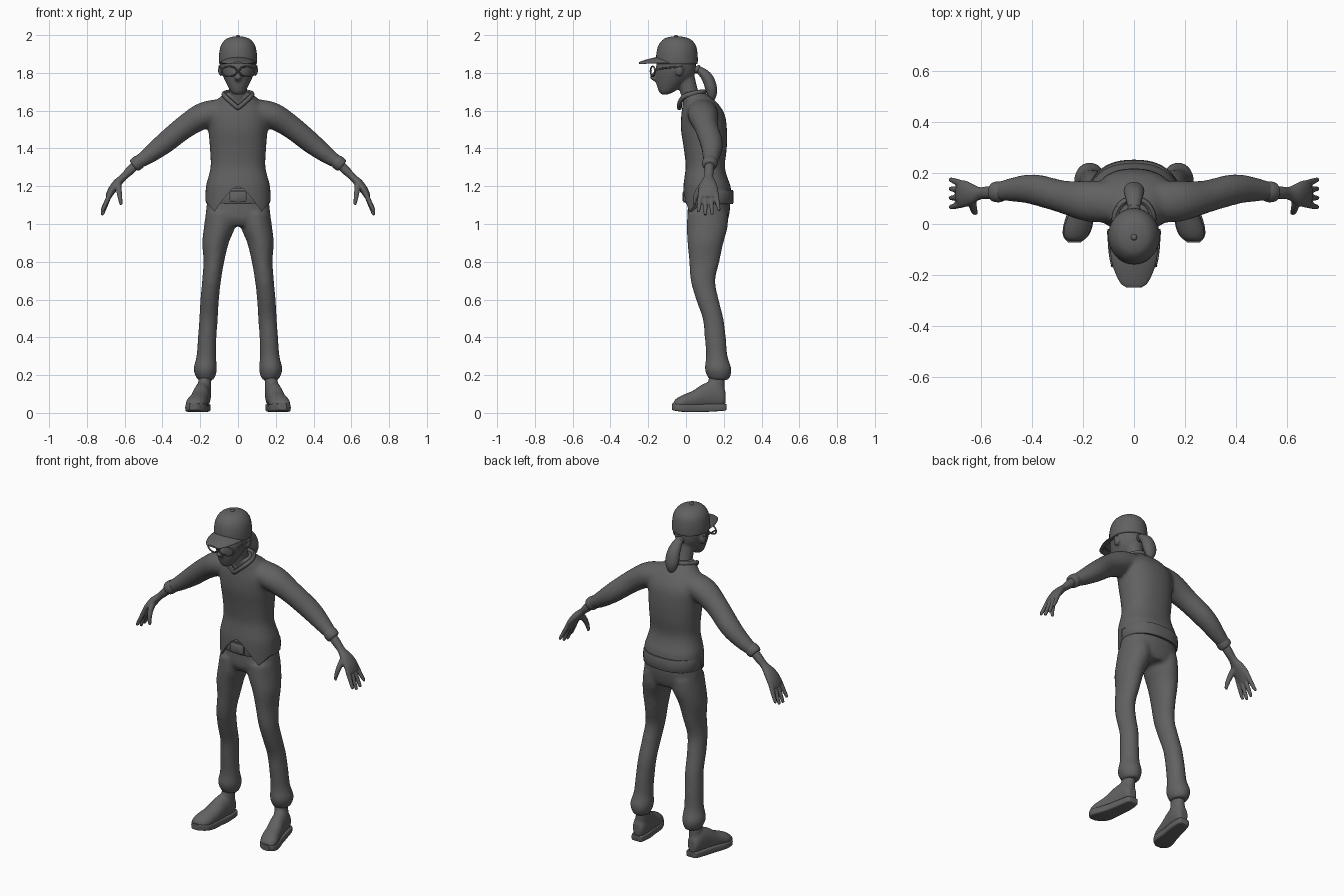
import bpy, bmesh, math
from mathutils import Vector

cube = bpy.data.objects.get("Cube")
if cube:
    bpy.data.objects.remove(cube)

grey = bpy.data.materials.new("dark grey")
grey.use_nodes = True
COLOUR = (0.12, 0.12, 0.12, 1)
grey.diffuse_color = COLOUR
grey.node_tree.nodes["Principled BSDF"].inputs["Base Color"].default_value = COLOUR
X, Y, Z = Vector((1, 0, 0)), Vector((0, 1, 0)), Vector((0, 0, 1))
parts = []


def spline(rings, steps):
    """Smooth the ring parameters with a Catmull-Rom curve."""
    out = []
    for i in range(len(rings) - 1):
        a, b, c, d = (rings[max(0, min(len(rings) - 1, i + k))] for k in (-1, 0, 1, 2))
        for s in range(steps):
            t = s / steps
            out.append([q + t / 2 * (r - p + t * (2 * p - 5 * q + 4 * r - e + t * (3 * (q - r) + e - p)))
                        for p, q, r, e in zip(a, b, c, d)])
    return out + [list(rings[-1])]


def loft(bm, rings, ref=X, axis=None, sides=28, power=2, steps=5):
    """Skin elliptical rings (x, y, z, radius along ref, radius across)."""
    rings = spline(rings, steps)
    centres = [Vector(r[:3]) for r in rings]
    loops = []
    for i, ring in enumerate(rings):
        t = axis or (centres[min(i + 1, len(rings) - 1)] - centres[max(i - 1, 0)]).normalized()
        u = (ref - t * ref.dot(t)).normalized()
        v = t.cross(u)
        loop = []
        for k in range(sides):
            a = math.tau * k / sides
            c, s = math.cos(a), math.sin(a)
            du = math.copysign(abs(c) ** (2 / power), c) * max(ring[3], 0.001)
            dv = math.copysign(abs(s) ** (2 / power), s) * max(ring[4], 0.001)
            loop.append(bm.verts.new(centres[i] + u * du + v * dv))
        loops.append(loop)
    for low, high in zip(loops, loops[1:]):
        for k in range(sides):
            n = (k + 1) % sides
            bm.faces.new((low[k], low[n], high[n], high[k]))
    bm.faces.new(loops[0][::-1])
    bm.faces.new(loops[-1])


def ball(bm, centre, size):
    made = bmesh.ops.create_uvsphere(bm, u_segments=20, v_segments=12, radius=1)["verts"]
    bmesh.ops.scale(bm, vec=size, verts=made)
    bmesh.ops.translate(bm, vec=centre, verts=made)


def finish(name, bm, mirror=False, voxel=0, relax=5):
    """Turn a bmesh into a part, optionally mirrored and fused to one skin."""
    bmesh.ops.recalc_face_normals(bm, faces=bm.faces)
    mesh = bpy.data.meshes.new(name)
    bm.to_mesh(mesh)
    bm.free()
    mesh.materials.append(grey)
    ob = bpy.data.objects.new(name, mesh)
    bpy.context.collection.objects.link(ob)
    if mirror:
        ob.modifiers.new("Mirror", "MIRROR").use_mirror_merge = False
    if voxel:
        fuse = ob.modifiers.new("Fuse", "REMESH")
        fuse.mode, fuse.voxel_size = "VOXEL", voxel
        soft = ob.modifiers.new("Relax", "SMOOTH")
        soft.factor, soft.iterations = 0.5, relax
    parts.append(ob)
    return ob


def tube(name, points, radius, cyclic=False):
    data = bpy.data.curves.new(name, "CURVE")
    data.dimensions, data.bevel_depth, data.bevel_resolution = "3D", radius, 2
    data.use_fill_caps = True
    line = data.splines.new("NURBS")
    line.points.add(len(points) - 1)
    for p, co in zip(line.points, points):
        p.co = (*co, 1)
    line.use_cyclic_u, line.use_endpoint_u, line.order_u = cyclic, True, 3
    data.materials.append(grey)
    ob = bpy.data.objects.new(name, data)
    bpy.context.collection.objects.link(ob)
    parts.append(ob)


def cutter(target, outline, y0, y1):
    """Cut an extruded front-view outline out of a part."""
    bm = bmesh.new()
    face = bm.faces.new([bm.verts.new((x, y0, z)) for x, z in outline])
    ext = bmesh.ops.extrude_face_region(bm, geom=[face])["geom"]
    bmesh.ops.translate(bm, vec=(0, y1 - y0, 0), verts=[g for g in ext if isinstance(g, bmesh.types.BMVert)])
    ob = finish("hem_cutter", bm)
    parts.remove(ob)
    ob.hide_render = True
    cut = target.modifiers.new("Hem", "BOOLEAN")
    cut.operation, cut.object, cut.solver = "DIFFERENCE", ob, "EXACT"
    return ob


# Trousers: hips and two legs fused
bm = bmesh.new()
loft(bm, [(0, .12, .99, .12, .09), (0, .117, 1.03, .168, .108), (0, .122, 1.1, .166, .112),
          (0, .12, 1.19, .155, .105)], axis=Z, power=2.3)
for side in (-1, 1):
    loft(bm, [(side * x, y, z, r, d) for x, y, z, r, d in (
        (.09, .115, 1.06, .08, .108), (.099, .112, .98, .082, .108), (.119, .103, .9, .07, .095),
        (.128, .097, .8, .055, .08), (.14, .09, .7, .05, .065), (.15, .113, .6, .049, .06),
        (.156, .143, .5, .049, .055), (.163, .155, .4, .049, .056), (.168, .163, .3, .052, .057),
        (.173, .17, .235, .062, .071), (.172, .174, .195, .053, .062), (.171, .175, .175, .042, .05))], axis=Z)
finish("trousers", bm, voxel=.011)

# Shirt: torso and sleeves fused, then the hem is cut
bm = bmesh.new()
loft(bm, [(0, y, z, r, d) for y, z, r, d in (
    (.115, 1.04, .172, .127), (.115, 1.12, .174, .129), (.111, 1.2, .17, .125), (.105, 1.25, .157, .113),
    (.102, 1.31, .145, .104), (.102, 1.4, .149, .114), (.095, 1.5, .157, .122), (.09, 1.58, .16, .115),
    (.075, 1.64, .125, .092), (.05, 1.68, .088, .07), (.04, 1.7, .066, .055))], axis=Z, power=2.3)
for side in (-1, 1):
    loft(bm, [(side * x, y, z, r, d) for x, y, z, r, d in (
        (.07, .085, 1.6, .08, .065), (.18, .09, 1.575, .08, .07), (.28, .107, 1.515, .064, .062),
        (.39, .135, 1.427, .06, .056), (.47, .135, 1.365, .048, .045), (.545, .125, 1.315, .035, .031))], ref=Y)
shirt = finish("shirt", bm, voxel=.011, relax=7)
front_hem = [(-.4, 1), (-.4, 1.13), (-.17, 1.12), (-.125, 1.065), (-.08, 1.13), (-.03, 1.185), (0, 1.2)]
front_hem += [(-x, z) for x, z in front_hem[-2::-1]]
helpers = [cutter(shirt, front_hem, -.3, .11),
           cutter(shirt, [(-.4, 1), (-.4, 1.16), (.4, 1.16), (.4, 1)], .1, .5)]

# Cuffs
bm = bmesh.new()
loft(bm, [(.515, .127, 1.336, .037, .034), (.53, .126, 1.325, .041, .038), (.548, .125, 1.311, .038, .036),
          (.553, .125, 1.307, .03, .028)], ref=Y)
finish("sleeve_cuffs", bm, mirror=True)

# Collar: a rolled band dipping to a V
tube("collar", [(0, -.035, 1.615), (.03, -.036, 1.64), (.068, -.015, 1.675), (.078, .03, 1.69), (.05, .085, 1.7),
                (0, .1, 1.7), (-.05, .085, 1.7), (-.078, .03, 1.69), (-.068, -.015, 1.675), (-.03, -.036, 1.64)],
     .013, True)

# Belt and buckle
bm = bmesh.new()
loft(bm, [(0, .124, 1.108, .16, .12), (0, .124, 1.113, .169, .127), (0, .124, 1.172, .169, .127),
          (0, .124, 1.18, .16, .12)], axis=Z, power=2.3, sides=48, steps=2)
finish("belt", bm)
bm = bmesh.new()
loft(bm, [(0, .02, 1.145, .045, .03), (0, -.012, 1.145, .045, .03), (0, -.018, 1.145, .036, .022)],
     axis=-Y, power=6, steps=1)
finish("belt_buckle", bm)

# Hands with forearms, thumb and four fingers
bm = bmesh.new()
loft(bm, [(.52, .125, 1.335, .026, .025), (.57, .123, 1.285, .025, .024), (.605, .12, 1.25, .025, .019),
          (.64, .118, 1.215, .043, .023), (.67, .118, 1.175, .054, .021), (.688, .118, 1.14, .048, .015)], ref=Y)
for k, length in enumerate((.075, .093, .09, .068)):
    y0, y1 = .077 + .027 * k, .066 + .036 * k
    loft(bm, [(.675, y0, 1.165, .014, .013), (.697, (y0 + y1) / 2, 1.145 - length * .4, .0125, .012),
              (.718, y1, 1.145 - length, .009, .009), (.72, y1, 1.14 - length, .004, .004)], ref=Y, sides=14)
loft(bm, [(.635, .1, 1.215, .022, .017), (.63, .066, 1.175, .017, .015), (.624, .048, 1.135, .013, .012),
          (.618, .045, 1.1, .008, .008)], ref=Y, sides=14)
finish("hands", bm, mirror=True, voxel=.005, relax=4)

# Shoes and soles
bm = bmesh.new()
loft(bm, [(.183, .208, .08, .025, .04), (.183, .19, .085, .037, .06), (.186, .15, .095, .043, .075),
          (.196, .09, .085, .046, .068), (.208, .035, .065, .05, .052), (.222, -.02, .052, .054, .042),
          (.23, -.055, .045, .042, .028), (.233, -.068, .04, .022, .014)], axis=-Y)
loft(bm, [(.185, .145, .08, .04, .06), (.178, .158, .14, .036, .046), (.172, .165, .22, .033, .04)], axis=Z)
finish("shoes", bm, mirror=True, voxel=.008)
bm = bmesh.new()
loft(bm, [(.183, .215, .032, .02, .015), (.183, .205, .03, .035, .018), (.19, .14, .027, .045, .02),
          (.203, .07, .025, .049, .021), (.218, 0, .025, .057, .021), (.228, -.045, .029, .05, .02),
          (.234, -.073, .032, .024, .017)], axis=-Y, power=6)
finish("shoe_soles", bm, mirror=True)

# Head, neck, nose and ears
bm = bmesh.new()
loft(bm, [(0, y, z, r, d) for y, z, r, d in (
    (-.112, 1.686, .02, .018), (-.103, 1.7, .037, .04), (-.085, 1.735, .057, .07), (-.062, 1.78, .078, .1),
    (-.055, 1.82, .09, .106), (-.05, 1.87, .092, .1), (-.05, 1.94, .075, .08))], axis=Z)
loft(bm, [(0, .04, 1.63, .06, .055), (0, .02, 1.69, .048, .047), (0, -.01, 1.8, .05, .05)])
loft(bm, [(0, -.15, 1.82, .01, .012), (0, -.168, 1.79, .014, .016), (0, -.175, 1.772, .019, .016),
          (0, -.16, 1.755, .008, .008)], axis=Z)
for side in (-1, 1):
    ball(bm, (side * .092, -.035, 1.815), (.014, .022, .033))
finish("head", bm, voxel=.007, relax=4)

# Glasses
for side, label in ((-1, "right"), (1, "left")):
    tube("lens_rim_" + label, [(side * (.046 + .041 * math.cos(a)), -.176 + .012 * math.cos(a), 1.808 + .027 * math.sin(a))
                               for a in [math.tau * k / 16 for k in range(16)]], .0045, True)
    tube("temple_" + label, [(side * .084, -.163, 1.815), (side * .098, -.13, 1.825), (side * .1, -.02, 1.835)], .0045)
tube("glasses_bridge", [(-.01, -.185, 1.81), (0, -.188, 1.818), (.01, -.185, 1.81)], .0045)

# Cap, brim and button
bm = bmesh.new()
loft(bm, [(0, y, z, r, d) for y, z, r, d in (
    (-.048, 1.847, .097, .106), (-.048, 1.855, .101, .11), (-.048, 1.9, .1, .109), (-.047, 1.945, .09, .099),
    (-.048, 1.977, .066, .073), (-.05, 1.99, .035, .04), (-.052, 1.993, .006, .006))], axis=Z, sides=36)
ball(bm, (0, -.052, 1.993), (.012, .012, .007))
finish("cap", bm)
bm = bmesh.new()
loft(bm, [(0, -.07, 1.88, .095, .009), (0, -.14, 1.877, .089, .009), (0, -.19, 1.868, .074, .008),
          (0, -.232, 1.857, .052, .007), (0, -.248, 1.852, .03, .005)], axis=-Y, power=2.6)
for v in bm.verts:
    v.co.z -= 3 * v.co.x ** 2
finish("cap_brim", bm)

# Ponytail with its tie
bm = bmesh.new()
loft(bm, [(0, .035, 1.82, .015, .015), (0, .07, 1.815, .025, .02), (0, .112, 1.775, .036, .03),
          (0, .133, 1.72, .04, .031), (0, .138, 1.675, .027, .022), (0, .138, 1.65, .006, .006)])
finish("ponytail", bm)
bm = bmesh.new()
loft(bm, [(0, .05, 1.825, .02, .018), (0, .058, 1.82, .027, .024), (0, .068, 1.815, .022, .02)])
finish("hair_tie", bm)

# Apply modifiers, remove cutters and smooth the surfaces
bpy.ops.object.select_all(action="DESELECT")
for ob in parts:
    ob.select_set(True)
bpy.context.view_layer.objects.active = parts[0]
bpy.ops.object.convert(target="MESH")
for ob in helpers:
    bpy.data.objects.remove(ob)
for ob in bpy.context.selected_objects:
    if not ob.data.materials:
        ob.data.materials.append(grey)
bpy.ops.object.shade_smooth_by_angle(angle=math.radians(45))
